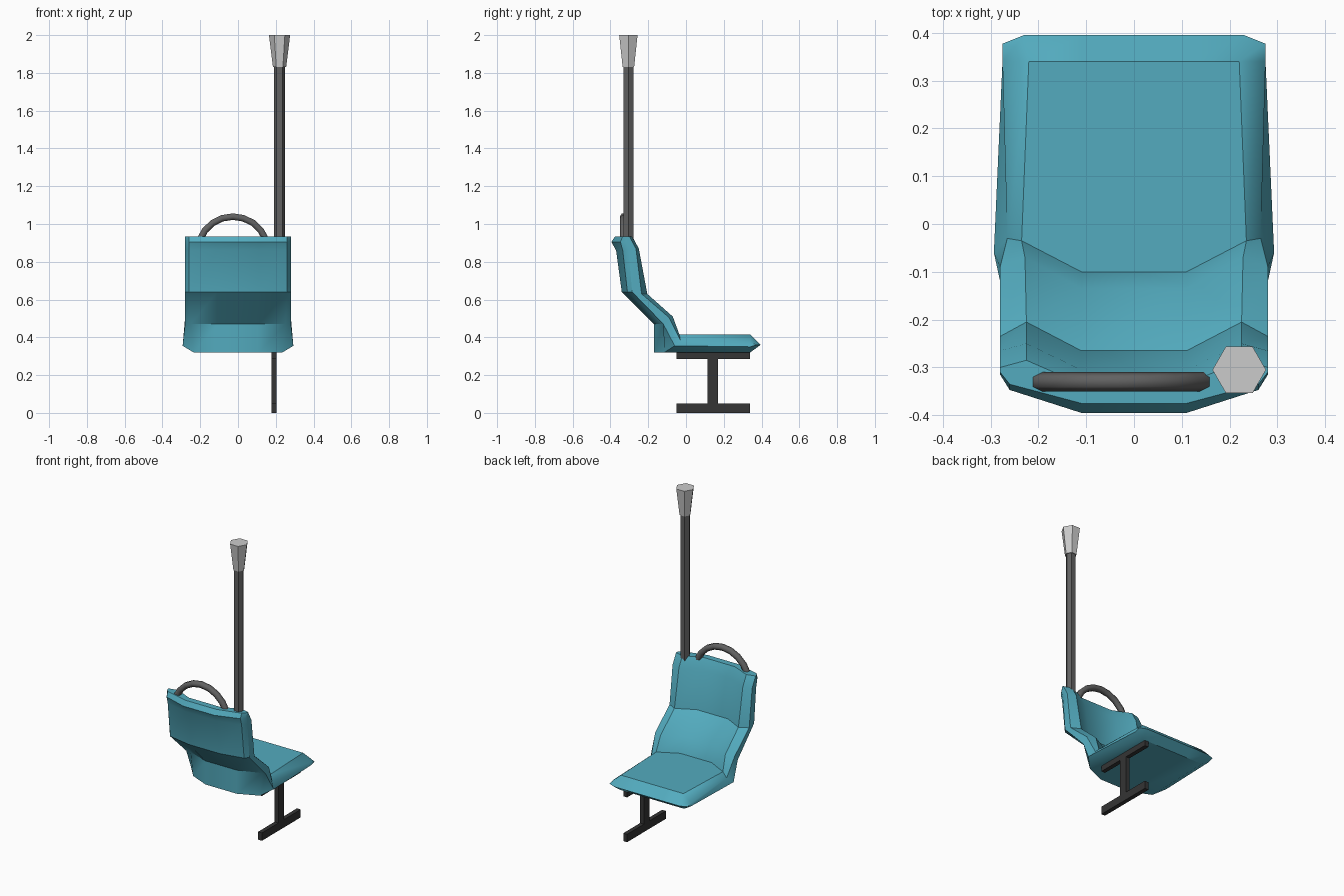
import bpy, bmesh, math

if "Cube" in bpy.data.objects:
    bpy.data.objects.remove(bpy.data.objects["Cube"])


def paint(obj, name, rgb):
    mat = bpy.data.materials.get(name) or bpy.data.materials.new(name)
    mat.diffuse_color = (*rgb, 1)
    mat.use_nodes = True
    mat.node_tree.nodes["Principled BSDF"].inputs["Base Color"].default_value = mat.diffuse_color
    obj.data.materials.append(mat)


def smooth(obj, angle=35):
    bpy.ops.object.select_all(action='DESELECT')
    bpy.context.view_layer.objects.active = obj
    obj.select_set(True)
    bpy.ops.object.shade_smooth_by_angle(angle=math.radians(angle))


TEAL, DARK, GREY = (0.087, 0.41, 0.52), (0.035, 0.035, 0.035), (0.12, 0.12, 0.12)

# Seat shell: side profile (y, z) at the middle, running down the front,
# round the cushion and up the back
centre = [(-.335, .935), (-.305, .87), (-.265, .63), (-.135, .51), (-.10, .415),
          (.34, .415), (.395, .36), (.34, .32), (-.17, .32), (-.17, .47),
          (-.34, .64), (-.37, .86), (-.395, .905), (-.375, .935)]
# Rim and outer edge as (x, y, z): the sides wrap forward
rim = [(.225, -.285, .935), (.225, -.25, .87), (.225, -.205, .63), (.228, -.07, .51),
       (.235, -.035, .415), (.22, .34, .415), (.23, .395, .36), (.225, .34, .32),
       (.235, -.115, .32), (.25, -.12, .47), (.26, -.31, .64), (.26, -.335, .86),
       (.26, -.347, .905), (.26, -.335, .935)]
edge = [(.28, -.30, .935), (.28, -.265, .87), (.28, -.235, .63), (.28, -.09, .505),
        (.265, -.03, .385), (.275, .34, .37), (.275, .377, .36), (.275, .34, .35),
        (.293, -.06, .355), (.28, -.12, .47), (.28, -.285, .64), (.28, -.305, .86),
        (.28, -.315, .90), (.28, -.31, .935)]
half = [[(.11, y, z) for y, z in centre], rim, edge]
bm = bmesh.new()
columns = [[bm.verts.new((-x, y, z)) for x, y, z in c] for c in reversed(half)]
columns += [[bm.verts.new(p) for p in c] for c in half]
n = len(centre)
for a, b in zip(columns, columns[1:]):
    for i in range(n):
        j = (i + 1) % n
        bm.faces.new((a[i], a[j], b[j], b[i]))
for c in (columns[0], columns[-1]):
    for f in [(0, 1, 11, 12, 13), (1, 2, 10, 11), (2, 3, 9, 10),
              (3, 4, 8, 9), (4, 5, 7, 8), (5, 6, 7)]:
        bm.faces.new([c[i] for i in f])
bmesh.ops.recalc_face_normals(bm, faces=bm.faces)
mesh = bpy.data.meshes.new("seat_shell")
bm.to_mesh(mesh)
bm.free()
seat = bpy.data.objects.new("seat_shell", mesh)
bpy.context.collection.objects.link(seat)
paint(seat, "teal_plastic", TEAL)
smooth(seat)

# Leg: thin I-shaped support under one side
for name, y0, y1, z0, z1 in [("leg_foot", -.05, .34, 0, .05),
                             ("leg_post", .115, .17, .05, .285),
                             ("leg_mount", -.05, .34, .285, .32)]:
    bpy.ops.mesh.primitive_cube_add(size=1, location=(.19, (y0 + y1) / 2, (z0 + z1) / 2))
    part = bpy.context.object
    part.name = name
    part.scale = (.027, y1 - y0, z1 - z0)
    paint(part, "dark_metal", DARK)

# Pole and its flared top, both six-sided with corners along x
for name, r1, r2, z0, z1 in [("pole", .03, .03, .90, 1.84), ("pole_cap", .035, .056, 1.83, 2)]:
    bpy.ops.mesh.primitive_cone_add(vertices=6, radius1=r1, radius2=r2, depth=z1 - z0,
                                    location=(.22, -.305, (z0 + z1) / 2),
                                    rotation=(0, 0, math.pi / 6))
    part = bpy.context.object
    part.name = name
    if name == "pole":
        paint(part, "grey_metal", GREY)

# Grab handle: arched tube over the backrest
curve = bpy.data.curves.new("grab_handle", 'CURVE')
curve.dimensions = '3D'
curve.bevel_depth = .02
curve.bevel_resolution = 1
curve.use_fill_caps = True
steps = 8
path = curve.splines.new('POLY')
path.points.add(steps)
for i, p in enumerate(path.points):
    t = math.radians(-70 + 140 * i / steps)
    p.co = (-.027 + .186 * math.sin(t), -.33, .853 + .186 * math.cos(t), 1)
handle = bpy.data.objects.new("grab_handle", curve)
bpy.context.collection.objects.link(handle)
paint(handle, "grey_metal", GREY)
